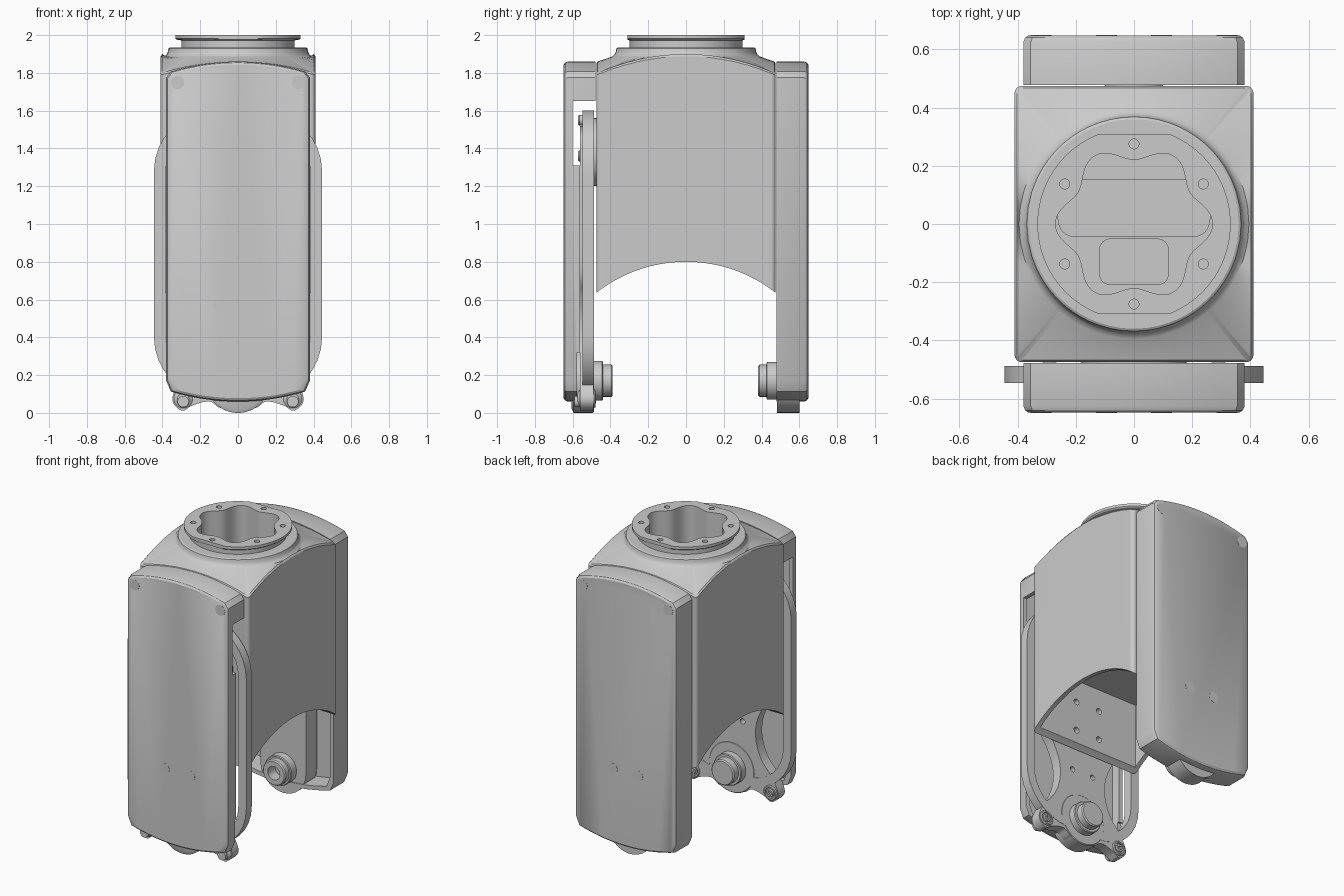
import bpy, bmesh
from math import sin, cos, pi, hypot

if "Cube" in bpy.data.objects:
    bpy.data.objects.remove(bpy.data.objects["Cube"])

# ---------- helpers ----------
def loft(name, rings, closed=False):
    """Skin equal-length rings; cap the ends, or close into a tube."""
    bm = bmesh.new()
    vs = [[bm.verts.new(p) for p in r] for r in rings]
    n = len(vs[0])
    pairs = list(zip(vs, vs[1:])) + ([(vs[-1], vs[0])] if closed else [])
    for a, b in pairs:
        for i in range(n):
            j = (i + 1) % n
            bm.faces.new((a[i], a[j], b[j], b[i]))
    if not closed:
        bm.faces.new(vs[0])
        bm.faces.new(vs[-1])
    bmesh.ops.recalc_face_normals(bm, faces=bm.faces)
    me = bpy.data.meshes.new(name)
    bm.to_mesh(me)
    bm.free()
    ob = bpy.data.objects.new(name, me)
    bpy.context.collection.objects.link(ob)
    return ob

def cut(ob, *cutters):
    for c in cutters:
        c.hide_render = True
        m = ob.modifiers.new("cut", 'BOOLEAN')
        m.operation, m.solver, m.object = 'DIFFERENCE', 'EXACT', c
        bpy.context.view_layer.objects.active = ob
        bpy.ops.object.modifier_apply(modifier=m.name)
        bpy.data.objects.remove(c)

def at_y(pts, y):
    return [(x, y, z) for x, z in pts]

def at_z(pts, z):
    return [(x, y, z) for x, y in pts]

def slab(name, pts, y0, y1):
    return loft(name, [at_y(pts, y0), at_y(pts, y1)])

def box(name, x0, x1, y0, y1, z0, z1):
    return slab(name, [(x0, z0), (x1, z0), (x1, z1), (x0, z1)], y0, y1)

def circle(r, cx=0, cy=0, n=48):
    return [(cx + r * cos(2 * pi * i / n), cy + r * sin(2 * pi * i / n)) for i in range(n)]

def turned(name, x, z, prof, n=40):
    """Round part along y from (y, radius) pairs."""
    return loft(name, [at_y(circle(r, x, z, n), y) for y, r in prof])

def rrect(hx, hy, r, cy=0, n=8, m=14):
    arcs = [[(sx * (hx - r) + r * cos(a0 + pi / 2 * i / n), cy + sy * (hy - r) + r * sin(a0 + pi / 2 * i / n))
             for i in range(n + 1)]
            for sx, sy, a0 in ((1, 1, 0), (-1, 1, pi / 2), (-1, -1, pi), (1, -1, 1.5 * pi))]
    out = []
    for k, arc in enumerate(arcs):
        out += arc
        (ax, ay), (bx, by) = arc[-1], arcs[(k + 1) % 4][0]
        out += [(ax + (bx - ax) * i / m, ay + (by - ay) * i / m) for i in range(1, m)]
    return out

def smooth(pts, k=5):
    """Closed Catmull-Rom curve through points."""
    out, n = [], len(pts)
    for i in range(n):
        p = [pts[(i + d) % n] for d in (-1, 0, 1, 2)]
        for j in range(k):
            t = j / k
            out.append(tuple(.5 * (2 * b + (c - a) * t + (2 * a - 5 * b + 4 * c - d) * t * t
                                   + (3 * b - a - 3 * c + d) * t ** 3) for a, b, c, d in zip(*p)))
    return out

# ---------- main housing ----------
base = rrect(.41, .475, .025)
def rim_z(x, y):
    side = max(abs(x) / .41, 0), abs(y) / .475
    return 1.90 - .10 * side[1] ** 2 if side[0] >= side[1] else 1.86 - .06 * side[0] ** 2

def radial(r):
    return [(x * r / hypot(x, y), y * r / hypot(x, y)) for x, y in base]

body = loft("housing", [at_z(base, .6),
                        [(x, y, rim_z(x, y) - .012) for x, y in base],
                        [(x * .98, y * .985, rim_z(x, y)) for x, y in base],
                        at_z(radial(.395), 1.885), at_z(radial(.38), 1.895),
                        at_z(radial(.372), 1.91), at_z(radial(.368), 1.93), at_z(radial(.36), 1.935)])
N = 120
def scallop(z):
    return [((.245 + .025 * cos(6 * t)) * cos(t), (.245 + .025 * cos(6 * t)) * sin(t), z)
            for t in (2 * pi * i / N for i in range(N))]
arch = loft("arch_cutter", [[(x, y, z) for y, z in circle(.77, 0, .03, 128)] for x in (-.6, .6)])
cut(body, arch,
    box("lower_cavity_cutter", -.38, .38, -.44, .44, .5, 1.1),
    loft("bore_cutter", [scallop(1.3), scallop(2.1)]),
    *[turned("hole_cutter", x, z, [(-.6, .02), (-.42, .02)], 20) for x in (-.09, .09) for z in (.75, .95)])

# ---------- top collar with six screw holes ----------
def ring(r, z, flat=9):
    return [(x, max(-flat, min(flat, y)), z) for x, y in circle(r, n=N)]
collar = loft("top_collar", [scallop(1.935), ring(.30, 1.935), ring(.30, 1.972), ring(.325, 1.976, .31),
                             ring(.332, 1.982, .31), ring(.332, 2.0, .31), scallop(2.0)], closed=True)
cut(collar, *[loft("screw_cutter", [at_z(circle(.017, .275 * cos(a), .275 * sin(a), 20), z) for z in (1.95, 2.1)])
              for a in (pi / 6 + k * pi / 3 for k in range(6))])

# inner bracket seen through the collar
loft("inner_bracket", [at_z(rrect(.262, .1, .06, .055), z) for z in (1.28, 1.7)])
loft("inner_step", [at_z(rrect(.12, .08, .04, -.13), z) for z in (1.28, 1.5)])

# ---------- side covers (hollow shells) ----------
def cover_outline(i):
    w, c = .38 - i, .025
    top = [((w - c) * (1 - k / 8), ) for k in range(17)]
    up = [(x, 1.86 - i - .06 * (x / .38) ** 2) for x, in top]
    dn = [(-x, .06 + i + .06 * (x / .38) ** 2) for x, in top]
    return ([(w, 1.80 - i - c)] + up + [(-w, 1.80 - i - c)]
            + [(-w, .12 + i + .05)] + dn + [(w, .12 + i + .05)])

for s, side in ((-1, "front"), (1, "back")):
    cover = loft(side + "_cover", [at_y(cover_outline(.018), s * .648), at_y(cover_outline(.006), s * .640),
                                   at_y(cover_outline(0), s * .625), at_y(cover_outline(0), s * .478)])
    cut(cover, slab("cavity_cutter", cover_outline(.028), s * .45, s * .625))
    if s < 0:   # the front shell is shallower, with side notches
        cut(cover, box("side_cutter", -.6, .6, -.562, -.4, -.1, 1.65),
            box("notch_cutter", -.6, .6, -.6, -.4, 1.31, 1.65),
            box("foot_cutter", -.6, .6, -.577, -.4, -.1, .32))
    for x, z in ((-.32, 1.75), (.32, 1.75), (-.095, .57), (.095, .57)):
        turned(side + "_cover_plug", x, z, [(s * .64, .036), (s * .649, .036)], 24)

# ---------- front belt loop and arm ----------
def loop(inset):
    return rrect(.445 - inset, .76 - inset, .32 - inset, .84)
loft("belt_loop", [at_y(loop(0), -.547), at_y(loop(0), -.488),
                   at_y(loop(.06), -.488), at_y(loop(.06), -.547)], closed=True)

half = [(.08, .022), (.15, .06), (.24, .04), (.29, .012), (.335, .04), (.345, .09), (.30, .18), (.22, .28),
        (.18, .40), (.185, .52), (.23, .63), (.29, .74), (.30, 1.0), (.30, 1.35), (.22, 1.50)]
arm = slab("front_arm", smooth(half + [(-x, z) for x, z in reversed(half)]), -.56, -.49)
cut(arm, *[turned("hole_cutter", x, .50, [(-.53, .018), (-.4, .018)], 20) for x in (-.08, .08)])
turned("front_arm_hub", 0, .17, [(-.605, .15), (-.595, .17), (-.492, .17), (-.488, .165)], 64)
turned("front_pivot", 0, .17, [(-.5, .105), (-.445, .105), (-.44, .1), (-.44, .085), (-.395, .085), (-.388, .078)], 48)
turned("upper_flange", 0, 1.38, [(-.495, .18), (-.47, .18)], 64)

for s in (-1, 1):
    # ear screws with recessed sockets
    ear = turned("ear_screw", s * .29, .075, [(-.575, .03), (-.57, .036), (-.56, .05), (-.486, .05),
                                              (-.48, .045), (-.48, .036), (-.487, .034), (-.487, .026),
                                              (-.476, .024)], 32)
    cut(ear, turned("socket_cutter", s * .29, .075, [(-.5, .014), (-.46, .014)], 6))
    turned("front_ear_nut", s * .29, .06, [(-.59, .03), (-.55, .03)], 24)
    for z in (1.36, 1.55):
        turned("upper_screw", s * .17, z, [(-.572, .022), (-.565, .028), (-.54, .028)], 24)

# ---------- back arm and pivot ----------
slab("back_arm", rrect(.17, .75, .169, .75), .482, .60)
pivot = turned("back_pivot", 0, .17, [(.5, .1), (.43, .1), (.425, .095), (.425, .085), (.39, .085), (.382, .078)], 48)
cut(pivot, turned("bore_cutter", 0, .17, [(.3, .045), (.46, .045)], 32))

# ---------- shading ----------
bpy.ops.object.select_all(action='SELECT')
bpy.context.view_layer.objects.active = body
bpy.ops.object.shade_smooth_by_angle(angle=.5)
